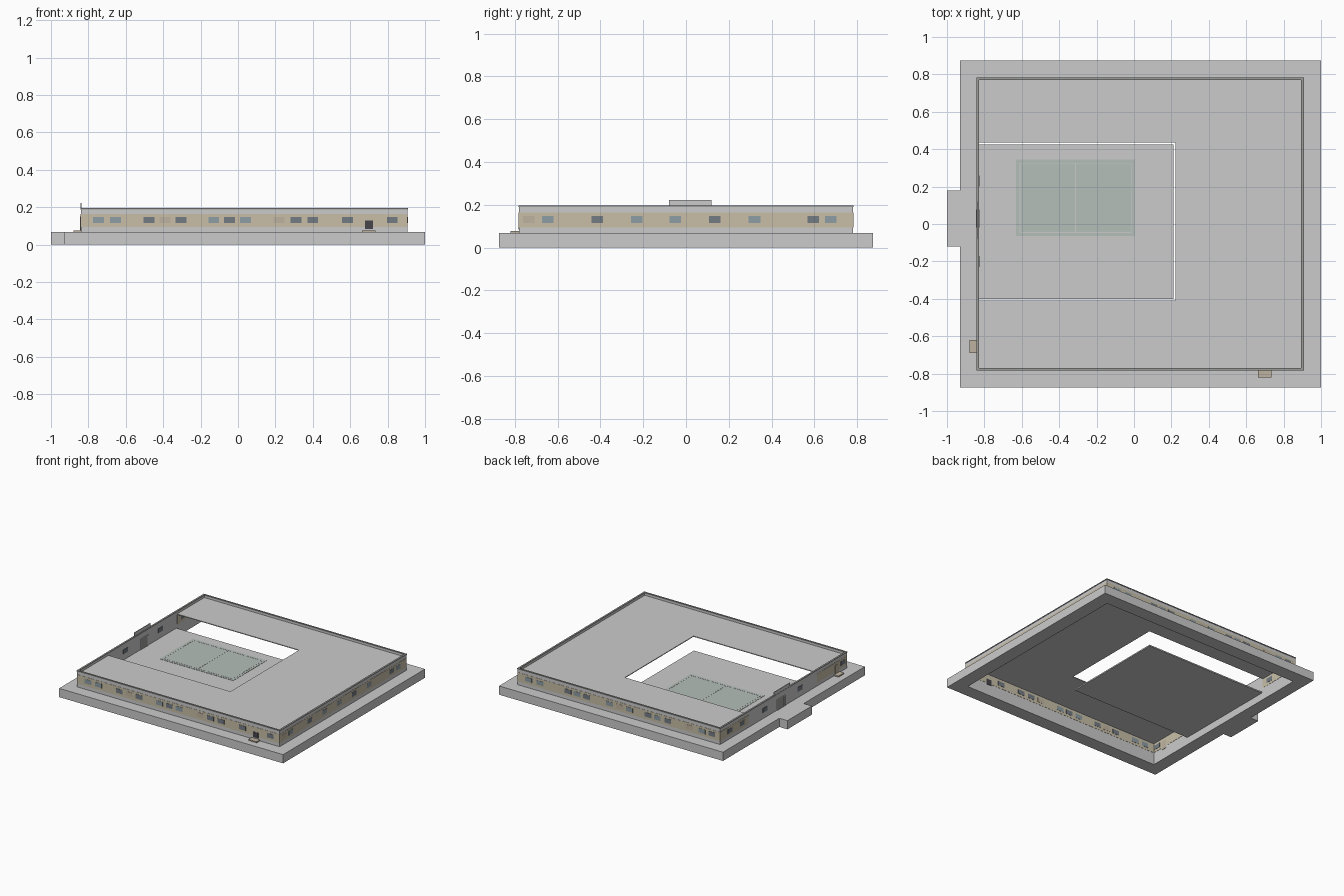
import bpy, bmesh
from mathutils import Vector

if "Cube" in bpy.data.objects:
    bpy.data.objects.remove(bpy.data.objects["Cube"])


def material(name, rgb):
    m = bpy.data.materials.new(name)
    m.diffuse_color = (*rgb, 1)
    m.use_nodes = True
    m.node_tree.nodes["Principled BSDF"].inputs["Base Color"].default_value = m.diffuse_color
    return m


TAN = material("tan_plaster", (0.58, 0.52, 0.39))
GLASS = material("blue_glass", (0.27, 0.34, 0.37))
DARK = material("dark_glass", (0.17, 0.20, 0.23))
BROWN = material("brown_wood", (0.52, 0.45, 0.35))
BLACK = material("black_opening", (0.06, 0.06, 0.07))
CAP = material("coping_grey", (0.33, 0.33, 0.32))
COURT = material("court_green", (0.46, 0.52, 0.49))
WHITE = material("line_white", (0.72, 0.75, 0.73))


def finish(bm, name, mat):
    me = bpy.data.meshes.new(name)
    bm.to_mesh(me)
    bm.free()
    ob = bpy.data.objects.new(name, me)
    bpy.context.collection.objects.link(ob)
    if mat:
        me.materials.append(mat)
    return ob


def slab(name, outlines, z0, z1, mat=None):
    """Extrude a flat outline (further outlines are holes)."""
    bm = bmesh.new()
    edges = []
    for pts in outlines:
        vs = [bm.verts.new((x, y, z0)) for x, y in pts]
        edges += [bm.edges.new((vs[i - 1], vs[i])) for i in range(len(vs))]
    bmesh.ops.triangle_fill(bm, edges=edges, use_beauty=True, normal=(0, 0, 1))
    ret = bmesh.ops.extrude_face_region(bm, geom=bm.faces[:])
    top = [g for g in ret["geom"] if isinstance(g, bmesh.types.BMVert)]
    bmesh.ops.translate(bm, verts=top, vec=(0, 0, z1 - z0))
    bmesh.ops.recalc_face_normals(bm, faces=bm.faces[:])
    return finish(bm, name, mat)


def box(name, x0, x1, y0, y1, z0, z1, mat=None):
    bm = bmesh.new()
    bmesh.ops.create_cube(bm, size=1)
    size = Vector((x1 - x0, y1 - y0, z1 - z0))
    mid = Vector((x0 + x1, y0 + y1, z0 + z1)) / 2
    for v in bm.verts:
        v.co = Vector([c * s for c, s in zip(v.co, size)]) + mid
    return finish(bm, name, mat)


def rect(x0, x1, y0, y1):
    return [(x0, y0), (x1, y0), (x1, y1), (x0, y1)]


def notched(x0, x1, y0, y1, xn, yn0, yn1):
    """Rectangle with a notch cut in from the left side."""
    return [(x0, y0), (x1, y0), (x1, y1), (x0, y1),
            (x0, yn1), (xn, yn1), (xn, yn0), (x0, yn0)]


# Main dimensions
X0, X1, Y = -0.84, 0.905, 0.78
T = 0.011
BASE, ROOF, TOP = 0.068, 0.175, 0.196
inner = rect(X0 + T, X1 - T, -Y + T, Y - T)

# Plinth ring with the entrance landing on the left
slab("plinth", [[(-0.93, -0.873), (1, -0.873), (1, 0.873), (-0.93, 0.873),
                 (-0.93, 0.18), (-1, 0.18), (-1, -0.12), (-0.93, -0.12)], inner], 0, BASE)

# Outer walls, coping and coloured band
slab("outer_walls", [rect(X0, X1, -Y, Y), inner], BASE, 0.189)
slab("parapet_coping", [rect(X0 - .003, X1 + .003, -Y - .003, Y + .003), inner], 0.189, TOP, CAP)
e = 0.0015
a, b, c = X0 - e, X1 + e, Y + e
d, f, g = X0 + T + e, X1 - T - e, Y - T - e
slab("wall_band", [[(a, -0.41), (a, -c), (b, -c), (b, c), (a, c), (a, 0.435),
                    (d, 0.435), (d, g), (f, g), (f, -g), (d, -g), (d, -0.41)]], 0.095, 0.165, TAN)

# Roof with open courtyard, and the courtyard floor below it
slab("roof", [notched(X0 + T, X1 - T, -Y + T, Y - T, 0.222, -0.41, 0.435)], ROOF - 0.006, ROOF)
box("courtyard_floor", X0 + T, 0.212, -0.40, 0.425, BASE - 0.01, BASE)

# Sports court with line markings
box("court_surface", -0.63, 0.005, -0.065, 0.345, BASE, BASE + 0.002, COURT)
zl = BASE + 0.002
slab("court_border_line", [rect(-0.612, -0.013, -0.047, 0.327),
                           rect(-0.608, -0.017, -0.043, 0.323)], zl, zl + 0.001, WHITE)
box("court_centre_line", -0.3145, -0.3105, -0.043, 0.323, zl, zl + 0.001, WHITE)


def opening(side, pos, mat, z0=0.115, z1=0.149, w=0.058, kind="window"):
    """Pane set through one of the four walls."""
    p0, p1, o = pos - w / 2, pos + w / 2, 0.003
    spans = {
        "front": (p0, p1, -Y - o, -Y + T + o),
        "back": (p0, p1, Y - T - o, Y + o),
        "right": (X1 - T - o, X1 + o, p0, p1),
        "left": (X0 - o, X0 + T + o, p0, p1),
    }
    box(f"{side}_{kind}", *spans[side], z0, z1, mat)


# Windows: G blue glass, D dark glass, B brown shutter
KIND = {"G": GLASS, "D": DARK, "B": BROWN}
windows = {
    "front": ([-0.745, -0.655, -0.475, -0.39, -0.305, -0.13, -0.045, 0.04,
               0.22, 0.31, 0.40, 0.585, 0.825], "GGDBDGDGBDDDD"),
    "back": ([0.81, 0.71, 0.47, 0.39, 0.31, 0.11, 0.02, -0.06,
              -0.22, -0.30, -0.39, -0.575, -0.685, -0.77], "GGDGDGBGDGDBGD"),
    "right": ([-0.735, -0.645, -0.415, -0.23, -0.05, 0.135, 0.32, 0.595, 0.675],
              "BGDGGDGDG"),
    "left": ([-0.73, -0.20, 0.23, 0.51, 0.66], "DDDDD"),
}
for side, (positions, kinds) in windows.items():
    for p, k in zip(positions, kinds):
        opening(side, p, KIND[k], w=0.054 if side == "right" else 0.058)

# Doors and their steps
opening("front", 0.70, BLACK, 0.085, 0.128, 0.044, "door")
opening("left", -0.655, BROWN, 0.078, 0.145, 0.044, "side_door")
opening("left", 0.03, CAP, BASE, 0.145, 0.07, "main_door")
box("front_step", 0.663, 0.735, -0.82, -Y, BASE, 0.077, BROWN)
box("left_step", -0.88, X0, -0.69, -0.62, BASE, 0.077, BROWN)
for y in (-0.012, 0.072):
    box("door_post", X0 - 0.006, X0 + T + 0.004, y - 0.006, y + 0.006, BASE, 0.151)
box("door_lintel", X0 - 0.006, X0 + T + 0.004, -0.006, 0.066, 0.145, 0.151)

# Plain panel above the entrance
box("sign_panel", X0 - 0.002, X0 + 0.004, -0.08, 0.12, TOP, 0.222)
